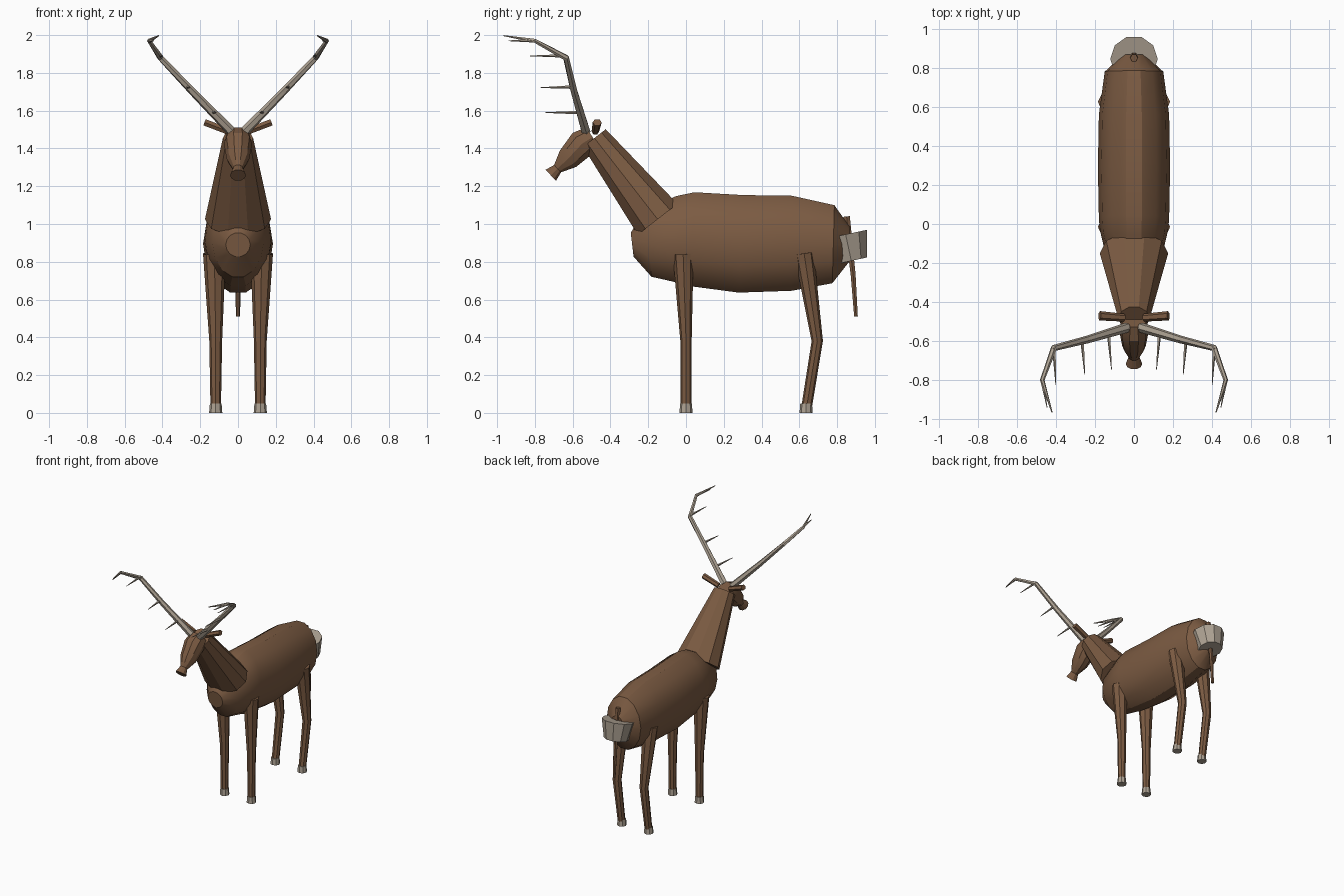
import bpy, bmesh, math
from mathutils import Vector


def material(name, rgb):
    m = bpy.data.materials.new(name)
    m.diffuse_color = (*rgb, 1)
    return m


HIDE = material("hide", (0.20, 0.105, 0.055))
BONE = material("bone", (0.42, 0.36, 0.29))


def loft(name, rings, sides, mat, mirror=False, smooth=True):
    """Capped tube through rings of (x, y, z, radius across, radius up)."""
    bm = bmesh.new()
    pts = [Vector(r[:3]) for r in rings]
    loops = []
    for i, r in enumerate(rings):
        t = (pts[min(i + 1, len(pts) - 1)] - pts[max(i - 1, 0)]).normalized()
        ref = Vector((1, 0, 0)) if abs(t.x) < 0.85 else Vector((0, 1, 0))
        u = (ref - t * ref.dot(t)).normalized()
        v = t.cross(u)
        ra, rb = r[3], r[-1]
        loops.append([bm.verts.new(pts[i] + u * ra * math.cos(a) + v * rb * math.sin(a))
                      for a in (2 * math.pi * k / sides for k in range(sides))])
    for a, b in zip(loops, loops[1:]):
        for k in range(sides):
            n = (k + 1) % sides
            bm.faces.new((a[k], a[n], b[n], b[k]))
    bm.faces.new(loops[0][::-1])
    bm.faces.new(loops[-1])
    bmesh.ops.recalc_face_normals(bm, faces=bm.faces)
    me = bpy.data.meshes.new(name)
    bm.to_mesh(me)
    bm.free()
    ob = bpy.data.objects.new(name, me)
    bpy.context.collection.objects.link(ob)
    me.materials.append(mat)
    if mirror:
        ob.modifiers.new("mirror", "MIRROR").use_mirror_merge = False
    if smooth:
        bpy.ops.object.select_all(action="DESELECT")
        ob.select_set(True)
        bpy.context.view_layer.objects.active = ob
        bpy.ops.object.shade_smooth_by_angle(angle=math.radians(30))
    return ob


# Barrel body, chest to rump
loft("body", [(0, -0.285, 0.89, 0.065, 0.065), (0, -0.20, 0.90, 0.135, 0.185),
              (0, -0.03, 0.915, 0.175, 0.24), (0, 0.03, 0.92, 0.18, 0.255),
              (0, 0.29, 0.895, 0.185, 0.265), (0, 0.56, 0.898, 0.18, 0.258),
              (0, 0.78, 0.893, 0.15, 0.212), (0, 0.865, 0.89, 0.06, 0.095)], 14, HIDE)

# Neck and head
loft("neck", [(0, -0.15, 1.025, 0.175, 0.14), (0, -0.485, 1.455, 0.08, 0.08)], 10, HIDE)
loft("head", [(0, -0.495, 1.46, 0.065), (0, -0.55, 1.425, 0.075, 0.08),
              (0, -0.625, 1.345, 0.06, 0.064), (0, -0.68, 1.293, 0.028),
              (0, -0.716, 1.258, 0.042)], 10, HIDE)
loft("ear", [(0.05, -0.48, 1.49, 0.02), (0.176, -0.47, 1.538, 0.024, 0.02)], 6, HIDE, True)

# Legs and hooves
loft("front_leg", [(0.125, -0.015, 0.84, 0.06, 0.055), (0.118, 0, 0.38, 0.034, 0.03),
                   (0.118, 0, 0.04, 0.028)], 8, HIDE, True)
loft("hind_leg", [(0.125, 0.625, 0.845, 0.06, 0.052), (0.118, 0.695, 0.38, 0.034, 0.03),
                  (0.118, 0.64, 0.04, 0.028)], 8, HIDE, True)
for name, y in (("front_hoof", 0), ("hind_hoof", 0.636)):
    loft(name, [(0.118, y, 0, 0.035), (0.118, y, 0.05, 0.031)], 8, BONE, True)

# Pale rump patch and tail
loft("rump_patch", [(0, 0.875, 0.805, 0.09), (0, 0.845, 0.945, 0.122)], 10, BONE)
loft("tail", [(0, 0.85, 1.04, 0.02), (0, 0.885, 0.73, 0.015), (0, 0.90, 0.51, 0.011)], 6, HIDE)

# Antler beams with forward tines
loft("antler_beam", [(0.035, -0.53, 1.49, 0.026), (0.24, -0.592, 1.70, 0.02),
                     (0.41, -0.635, 1.88, 0.017), (0.47, -0.80, 1.97, 0.012),
                     (0.42, -0.965, 1.997, 0.003)], 6, BONE, True, False)
tines = [((0.13, -0.56, 1.59), (0.115, -0.745, 1.59)),
         ((0.265, -0.60, 1.725), (0.252, -0.77, 1.722)),
         ((0.41, -0.635, 1.89), (0.40, -0.825, 1.89)),
         ((0.47, -0.80, 1.97), (0.445, -0.94, 1.97))]
for a, b in tines:
    loft("antler_tine", [(*a, 0.01), (*b, 0.002)], 5, BONE, True, False)
